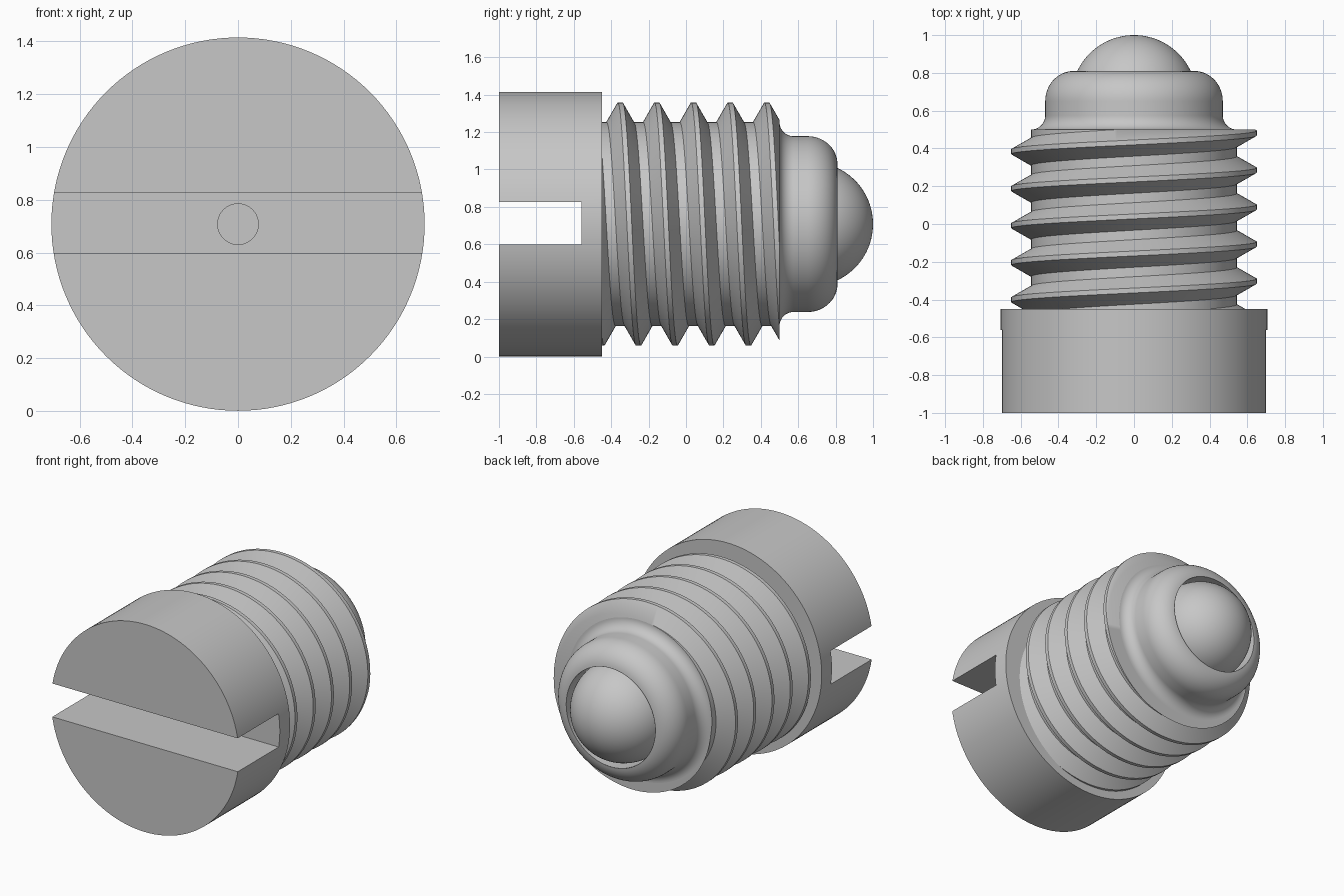
import bpy, bmesh
from math import sin, cos, pi, radians
from mathutils import Vector

AXIS_Z = 0.708        # height of the screw axis, which runs along y
HEAD_R = 0.707
HEAD_BACK, BODY_END = -0.45, 0.5
SEGMENTS = 128

cube = bpy.data.objects.get("Cube")
if cube:
    bpy.data.objects.remove(cube, do_unlink=True)

steel = bpy.data.materials.new("grey steel")
steel.use_nodes = True
grey = (0.57, 0.57, 0.57, 1)
steel.diffuse_color = grey
steel.node_tree.nodes["Principled BSDF"].inputs["Base Color"].default_value = grey


def around(angle, radius, y):
    """Point at an angle from the top towards +x about the axis."""
    return Vector((radius * sin(angle), y, AXIS_Z + radius * cos(angle)))


def finish(name, bm):
    bmesh.ops.recalc_face_normals(bm, faces=bm.faces)
    mesh = bpy.data.meshes.new(name)
    bm.to_mesh(mesh)
    bm.free()
    mesh.materials.append(steel)
    obj = bpy.data.objects.new(name, mesh)
    bpy.context.collection.objects.link(obj)
    return obj


def smooth(obj):
    bpy.ops.object.select_all(action='DESELECT')
    obj.select_set(True)
    bpy.context.view_layer.objects.active = obj
    bpy.ops.object.shade_smooth_by_angle(angle=radians(30))


def lathe(name, profile):
    """Turn a (radius, y) profile about the axis."""
    bm = bmesh.new()
    verts = [bm.verts.new(around(0, r, y)) for r, y in profile]
    edges = [bm.edges.new(pair) for pair in zip(verts, verts[1:])]
    bmesh.ops.spin(bm, geom=verts + edges, cent=(0, 0, AXIS_Z), axis=(0, 1, 0),
                   angle=2 * pi, steps=SEGMENTS, use_duplicate=False)
    bmesh.ops.remove_doubles(bm, verts=bm.verts, dist=0.0002)
    return finish(name, bm)


def arc(r, y, size_r, size_y, start, end, steps=14):
    """Elliptical arc of profile points, angles in degrees."""
    angles = [radians(start + (end - start) * i / steps) for i in range(steps + 1)]
    return [(r + size_r * cos(a), y + size_y * sin(a)) for a in angles]


def cut(obj, cutter):
    cutter.hide_render = True
    mod = obj.modifiers.new("cut", 'BOOLEAN')
    mod.object = cutter
    mod.operation = 'DIFFERENCE'
    mod.solver = 'EXACT'
    bpy.context.view_layer.objects.active = obj
    bpy.ops.object.modifier_apply(modifier=mod.name)
    bpy.data.objects.remove(cutter, do_unlink=True)


# Slotted head with a small centre hole in the slot floor
head = lathe("slotted_head", [(0, -1), (HEAD_R, -1), (HEAD_R, HEAD_BACK), (0, HEAD_BACK)])
bm = bmesh.new()
bmesh.ops.create_cube(bm, size=1)
bmesh.ops.scale(bm, vec=(2, 0.64, 0.227), verts=bm.verts)
bmesh.ops.translate(bm, vec=(0, -0.88, 0.712), verts=bm.verts)
cut(head, finish("slot_cutter", bm))
cut(head, lathe("hole_cutter", [(0, -0.7), (0.077, -0.7), (0.077, -0.47), (0, -0.47)]))
smooth(head)

# Helical thread: one ridge swept round and trimmed flat at both ends
PITCH, ROOT_R, CREST_R = 0.196, 0.545, 0.65
ridge = [(-0.073, ROOT_R), (-0.013, CREST_R), (0.013, CREST_R),
         (0.073, ROOT_R), (PITCH - 0.073, ROOT_R)]
bm = bmesh.new()
previous = None
for step in range(-5 * SEGMENTS, 5 * SEGMENTS + 1):
    turn = step / SEGMENTS
    row = [bm.verts.new(around(2 * pi * turn, r, 0.04 + PITCH * turn + dy))
           for dy, r in ridge]
    if previous:
        for i in range(len(ridge) - 1):
            bm.faces.new((previous[i], previous[i + 1], row[i + 1], row[i]))
    previous = row
bmesh.ops.remove_doubles(bm, verts=bm.verts, dist=0.0002)
for y, direction in ((HEAD_BACK, -1), (BODY_END, 1)):
    result = bmesh.ops.bisect_plane(
        bm, geom=bm.verts[:] + bm.edges[:] + bm.faces[:], dist=1e-5,
        plane_co=(0, y, 0), plane_no=(0, direction, 0), clear_outer=True)
    rim = [e for e in result["geom_cut"] if isinstance(e, bmesh.types.BMEdge)]
    # End face, fanned out from the axis
    centre = bm.verts.new((0, y, AXIS_Z))
    for edge in rim:
        bm.faces.new((edge.verts[0], edge.verts[1], centre))
smooth(finish("threaded_body", bm))

# Rounded nose with a socket for the ball
NOSE_R, SOCKET_R, NOSE_END = 0.47, 0.335, 0.81
nose = [(0, BODY_END - 0.02), (0.545, BODY_END - 0.02)]
nose += arc(0.545, 0.575, 0.075, 0.075, 270, 180)
nose += arc(SOCKET_R - 0.015 + 0.0, 0.65, NOSE_R - SOCKET_R + 0.015, 0.16, 0, 84)
nose += [(SOCKET_R, NOSE_END), (SOCKET_R, 0.62), (0, 0.62)]
smooth(lathe("rounded_nose", nose))

# Ball held in the socket
smooth(lathe("ball", arc(0, 0.668, 0.332, 0.332, -90, 90, 48)))
